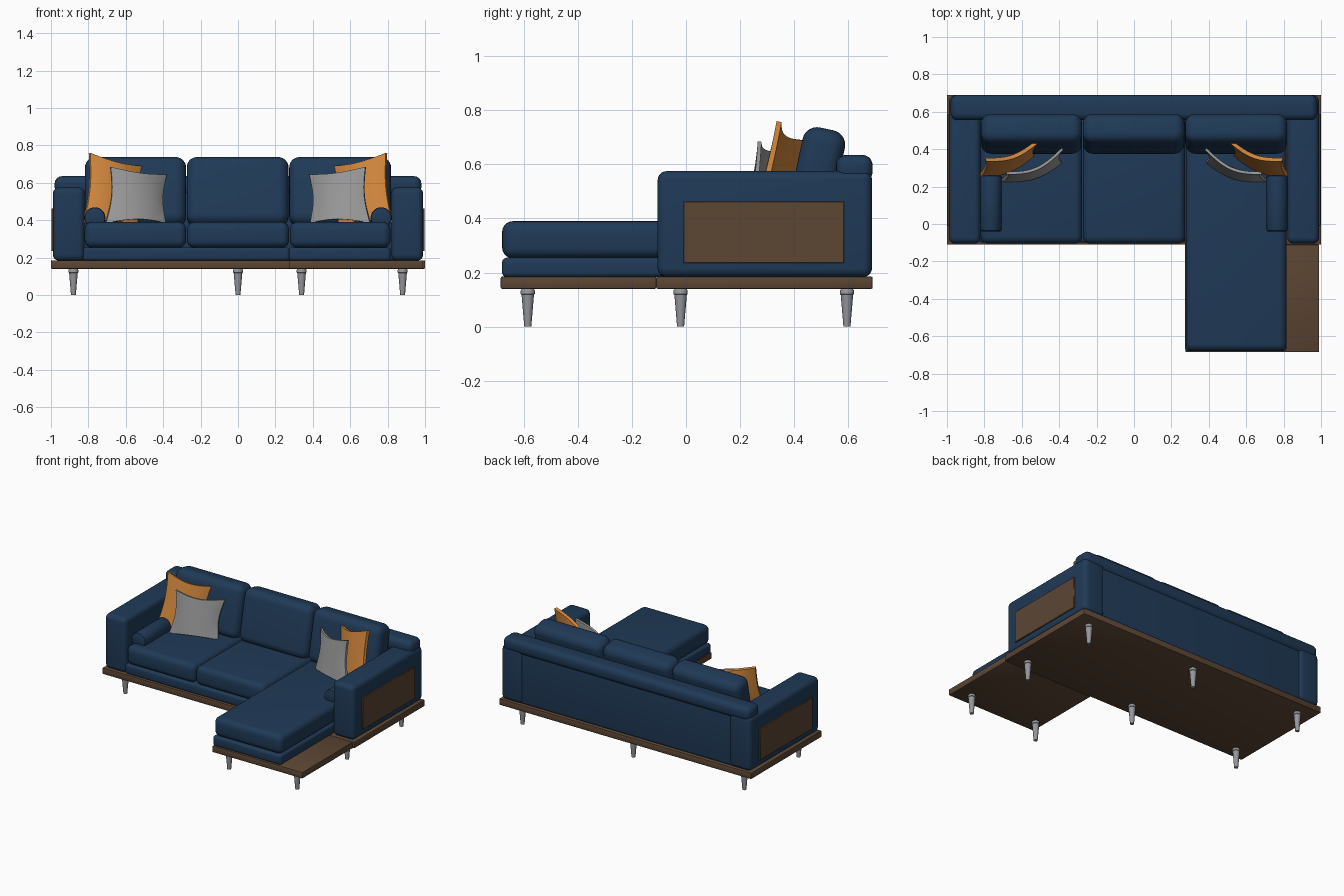
import bpy, bmesh, math
from mathutils import Vector, Matrix

if "Cube" in bpy.data.objects:
    bpy.data.objects.remove(bpy.data.objects["Cube"])


def material(name, r, g, b):
    m = bpy.data.materials.new(name)
    m.diffuse_color = (r, g, b, 1)
    m.use_nodes = True
    m.node_tree.nodes["Principled BSDF"].inputs["Base Color"].default_value = m.diffuse_color
    return m


BLUE = material("blue fabric", 0.014, 0.042, 0.095)
WOOD = material("brown wood", 0.107, 0.061, 0.034)
ORANGE = material("orange fabric", 0.64, 0.24, 0.045)
GREY = material("grey fabric", 0.33, 0.33, 0.33)
METAL = material("metal", 0.30, 0.31, 0.33)


def add(name, bm, mat, smooth=True):
    bmesh.ops.recalc_face_normals(bm, faces=bm.faces[:])
    me = bpy.data.meshes.new(name)
    bm.to_mesh(me)
    bm.free()
    me.materials.append(mat)
    ob = bpy.data.objects.new(name, me)
    bpy.context.collection.objects.link(ob)
    if smooth:
        bpy.ops.object.select_all(action='DESELECT')
        ob.select_set(True)
        bpy.context.view_layer.objects.active = ob
        bpy.ops.object.shade_smooth_by_angle(angle=math.radians(40))
    return ob


def box(name, x, y, z, mat=BLUE, radius=0.03, segments=5, tilt=0):
    """Rounded box between (low, high) bounds, tilted about its own x axis."""
    bm = bmesh.new()
    bmesh.ops.create_cube(bm, size=1)
    bmesh.ops.scale(bm, vec=(x[1] - x[0], y[1] - y[0], z[1] - z[0]), verts=bm.verts)
    bmesh.ops.bevel(bm, geom=bm.edges[:], offset=radius, segments=segments,
                    profile=0.5, affect='EDGES')
    ob = add(name, bm, mat)
    ob.location = (sum(x) / 2, sum(y) / 2, sum(z) / 2)
    ob.rotation_euler.x = math.radians(tilt)
    return ob


def lathe(name, profile, mat, matrix, sides=20):
    """Closed turned solid from (radius, height) points."""
    bm = bmesh.new()
    rings = [[bm.verts.new((r * math.cos(2 * math.pi * i / sides),
                            r * math.sin(2 * math.pi * i / sides), h))
              for i in range(sides)] for r, h in profile]
    for a, b in zip(rings, rings[1:]):
        for i in range(sides):
            j = (i + 1) % sides
            bm.faces.new((a[i], a[j], b[j], b[i]))
    bm.faces.new(rings[0])
    bm.faces.new(rings[-1])
    bmesh.ops.transform(bm, matrix=matrix, verts=bm.verts)
    return add(name, bm, mat)


def pillow(name, corners, bulge, thickness, mat, side, n=12):
    """Curved cushion: corners are outer bottom, inner bottom, inner top, outer top."""
    a, b, c, d = [Vector((p[0] * side, p[1], p[2])) for p in corners]
    normal = (b - a).cross(d - a).normalized()
    if normal.y > 0:
        normal = -normal
    centre = (a + b + c + d) / 4
    bm = bmesh.new()
    layers = []
    for back in (0, 1):
        rows = []
        for j in range(n + 1):
            row = []
            for i in range(n + 1):
                u, v = i / n, j / n
                p = a.lerp(b, u).lerp(d.lerp(c, u), v)
                su, sv = 4 * u * (1 - u), 4 * v * (1 - v)
                pinch = 0.12 * (su * (1 - sv) + sv * (1 - su))
                p = p.lerp(centre, pinch)
                p += normal * (bulge * su - back * thickness * (0.6 + 0.6 * su * sv))
                row.append(bm.verts.new(p))
            rows.append(row)
        layers.append(rows)
        for j in range(n):
            for i in range(n):
                bm.faces.new((rows[j][i], rows[j][i + 1], rows[j + 1][i + 1], rows[j + 1][i]))
    rim = ([(0, i) for i in range(n)] + [(j, n) for j in range(n)] +
           [(n, i) for i in range(n, 0, -1)] + [(j, 0) for j in range(n, 0, -1)])
    f, k = layers
    for (j, i), (q, p) in zip(rim, rim[1:] + rim[:1]):
        bm.faces.new((f[j][i], f[q][p], k[q][p], k[j][i]))
    return add(name, bm, mat)


# Wooden platform, main part and chaise part
box("platform_main", (-1, 1), (-0.11, 0.69), (0.14, 0.185), WOOD, 0.005, 2)
box("platform_chaise", (0.275, 0.99), (-0.685, -0.11), (0.14, 0.185), WOOD, 0.005, 2)

# Turned legs with a collar
leg = [(0.013, 0), (0.023, 0.118), (0.026, 0.12), (0.026, 0.134), (0.02, 0.142)]
for x, y in [(-0.88, -0.02), (0, -0.02), (0.88, -0.02), (-0.88, 0.595),
             (0, 0.595), (0.88, 0.595), (0.34, -0.585), (0.88, -0.585)]:
    lathe("leg", leg, METAL, Matrix.Translation((x, y, 0)))

# Upholstered bases
box("seat_base", (-0.83, 0.275), (-0.10, 0.58), (0.183, 0.255), radius=0.018)
box("chaise_base", (0.272, 0.815), (-0.68, 0.58), (0.183, 0.255), radius=0.018)

# Seat cushions, the right one long
for name, x, front in [("seat_cushion_left", (-0.82, -0.277), -0.105),
                       ("seat_cushion_middle", (-0.273, 0.273), -0.105),
                       ("chaise_cushion", (0.277, 0.815), -0.68)]:
    box(name, x, (front, 0.57), (0.253, 0.39), radius=0.04)

# Leaning back cushions
for x in [(-0.818, -0.278), (-0.274, 0.27), (0.274, 0.818)]:
    box("back_cushion", x, (0.402, 0.562), (0.365, 0.735), radius=0.055, segments=7, tilt=-12)

# Backrest with a roll along its top
box("backrest", (-0.88, 0.88), (0.565, 0.675), (0.183, 0.60), radius=0.02)
box("backrest_top_roll", (-0.98, 0.98), (0.555, 0.69), (0.535, 0.635), radius=0.038)

for s in (-1, 1):
    # Arms and their wooden side panels
    box("arm", tuple(sorted((s * 0.82, s * 0.99))), (-0.105, 0.688), (0.183, 0.575), radius=0.034)
    box("arm_side_panel", tuple(sorted((s * 0.975, s * 0.998))), (-0.01, 0.585),
        (0.235, 0.463), WOOD, 0.003, 1)
    # Bolster lying along the arm
    bolster = [(0.045, 0), (0.053, 0.004), (0.056, 0.012), (0.056, 0.288), (0.053, 0.296), (0.045, 0.3)]
    lathe("arm_bolster", bolster, BLUE,
          Matrix.Translation((s * 0.765, -0.04, 0.413)) @ Matrix.Rotation(-math.pi / 2, 4, 'X'), 28)
    # Throw pillows
    pillow("orange_pillow", [(0.825, 0.24, 0.385), (0.53, 0.36, 0.36),
                             (0.515, 0.43, 0.69), (0.79, 0.335, 0.76)], 0.03, 0.035, ORANGE, s)
    pillow("grey_pillow", [(0.705, 0.225, 0.385), (0.385, 0.325, 0.385),
                           (0.38, 0.395, 0.645), (0.68, 0.265, 0.685)], 0.04, 0.025, GREY, s)
